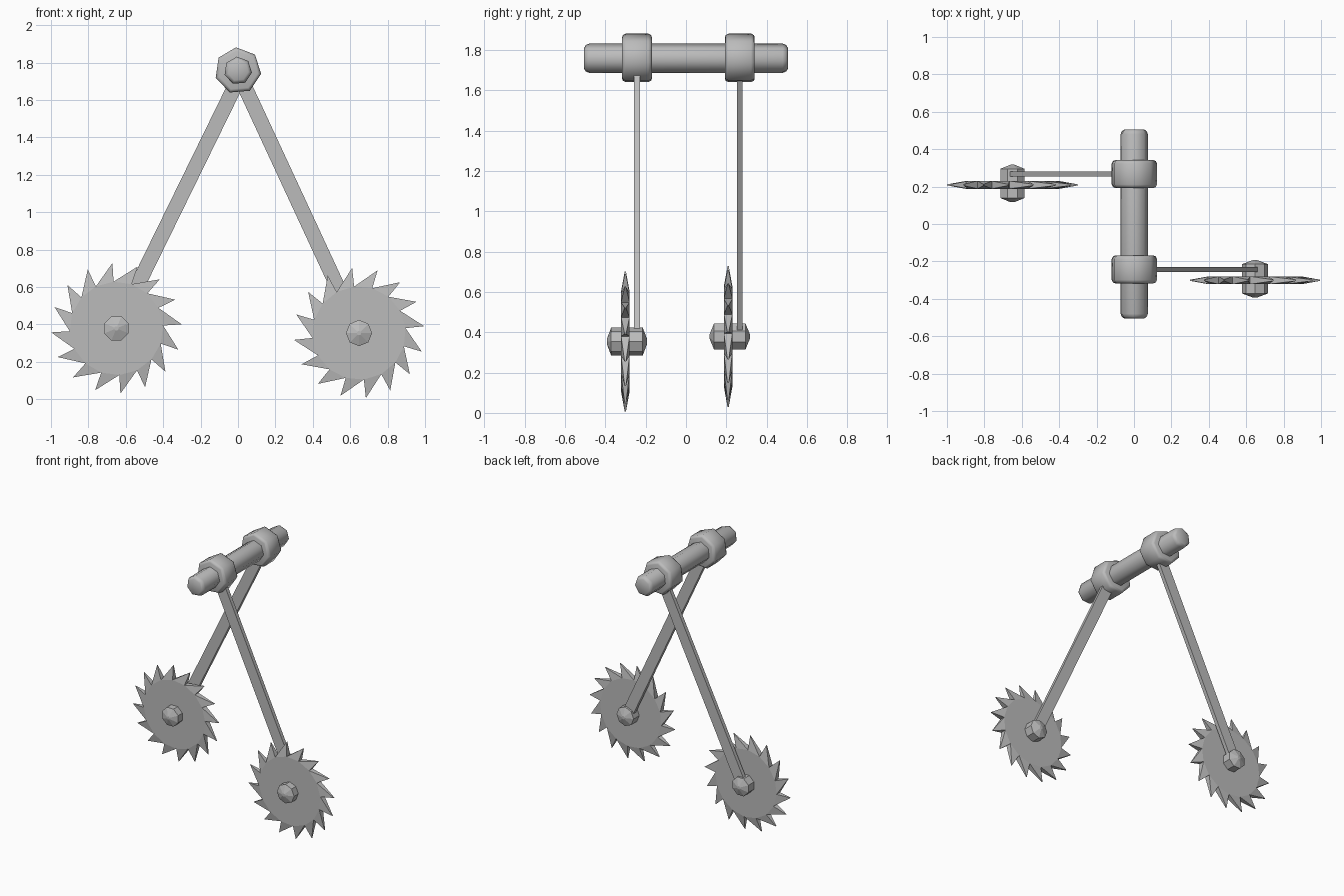
import bpy, bmesh
from math import cos, sin, radians, atan2, hypot, tau
from mathutils import Matrix, Vector

old = bpy.data.objects.get("Cube")
if old:
    bpy.data.objects.remove(old, do_unlink=True)

steel = bpy.data.materials.new("steel_grey")
steel.use_nodes = True
COLOUR = (0.5, 0.5, 0.5, 1)
steel.diffuse_color = COLOUR
steel.node_tree.nodes["Principled BSDF"].inputs["Base Color"].default_value = COLOUR


def finish(name, bm, location=(0, 0, 0), smooth=None):
    """Turn a bmesh into an object with the steel material."""
    bmesh.ops.recalc_face_normals(bm, faces=bm.faces)
    mesh = bpy.data.meshes.new(name)
    bm.to_mesh(mesh)
    bm.free()
    mesh.materials.append(steel)
    obj = bpy.data.objects.new(name, mesh)
    obj.location = location
    bpy.context.collection.objects.link(obj)
    if smooth:
        bpy.ops.object.select_all(action='DESELECT')
        obj.select_set(True)
        bpy.context.view_layer.objects.active = obj
        bpy.ops.object.shade_smooth_by_angle(angle=radians(smooth))
    return obj


def polar(radius, angle, y):
    return Vector((radius * cos(angle), y, radius * sin(angle)))


def turned(name, location, profile, sides, phase, smooth=None):
    """Few-sided turned part along y; profile holds (y, radius) pairs."""
    bm = bmesh.new()
    rings = [[bm.verts.new(polar(r, radians(phase) + tau * i / sides, y))
              for i in range(sides)] for y, r in profile]
    for a, b in zip(rings, rings[1:]):
        for i in range(sides):
            j = (i + 1) % sides
            bm.faces.new((a[i], a[j], b[j], b[i]))
    bm.faces.new(rings[0])
    bm.faces.new(rings[-1])
    return finish(name, bm, location, smooth)


def both_ends(half):
    """Mirror half a profile, listed from the end inwards."""
    return [(-y, r) for y, r in half] + [(y, r) for y, r in reversed(half)]


def saw_blade(name, location, phase, teeth=16, root=0.25, tip=0.35):
    """Flat disc with raked teeth that thin out to sharp tips."""
    bm = bmesh.new()
    angles = [radians(phase) + tau * i / teeth for i in range(teeth)]
    roots = [[bm.verts.new(polar(root, a, s * 0.021)) for a in angles] for s in (-1, 1)]
    tips = [[bm.verts.new(polar(tip, a, s * 0.003)) for a in angles] for s in (-1, 1)]
    for side in (0, 1):
        bm.faces.new(roots[side])
        for i in range(teeth):
            bm.faces.new((roots[side][i], tips[side][i], roots[side][(i + 1) % teeth]))
    for i in range(teeth):
        j = (i + 1) % teeth
        bm.faces.new((roots[0][i], roots[1][i], tips[1][i], tips[0][i]))
        bm.faces.new((tips[0][i], tips[1][i], roots[1][j], roots[0][j]))
    return finish(name, bm, location)


def arm(name, top, bottom, y):
    """Flat bar between two (x, z) points."""
    dx, dz = top[0] - bottom[0], top[1] - bottom[1]
    middle = Vector(((top[0] + bottom[0]) / 2, y, (top[1] + bottom[1]) / 2))
    bm = bmesh.new()
    bmesh.ops.create_cube(bm, size=1)
    bm.transform(Matrix.Rotation(atan2(dx, dz), 4, 'Y')
                 @ Matrix.Diagonal((0.08, 0.028, hypot(dx, dz), 1)))
    return finish(name, bm, middle)


# Pivot axle
PIVOT_Z = 1.757
axle_half = [(0.505, 0.055), (0.497, 0.068), (0.48, 0.075)]
turned("pivot_axle", (0, 0, PIVOT_Z), both_ends(axle_half), 7, -8, 60)

# Two swinging arms, each with collar, hub and saw blade
collar_half = [(0.074, 0.106), (0.07, 0.117), (0.056, 0.125)]
hub_half = [(0.1, 0.012), (0.078, 0.07)]
for label, x, z, y, blade_phase, hub_phase in (
        ("front", 0.647, 0.354, -0.243, 6, 0),
        ("back", -0.65, 0.379, 0.267, 3.5, 22.5)):
    turned(label + "_collar", (0, y, PIVOT_Z), both_ends(collar_half), 7, -8, 60)
    arm(label + "_arm", (0.01, PIVOT_Z - 0.03), (x, z), y)
    turned(label + "_hub", (x, y - 0.05, z), both_ends(hub_half), 8, hub_phase)
    saw_blade(label + "_saw_blade", (x, y - 0.058, z), blade_phase)
